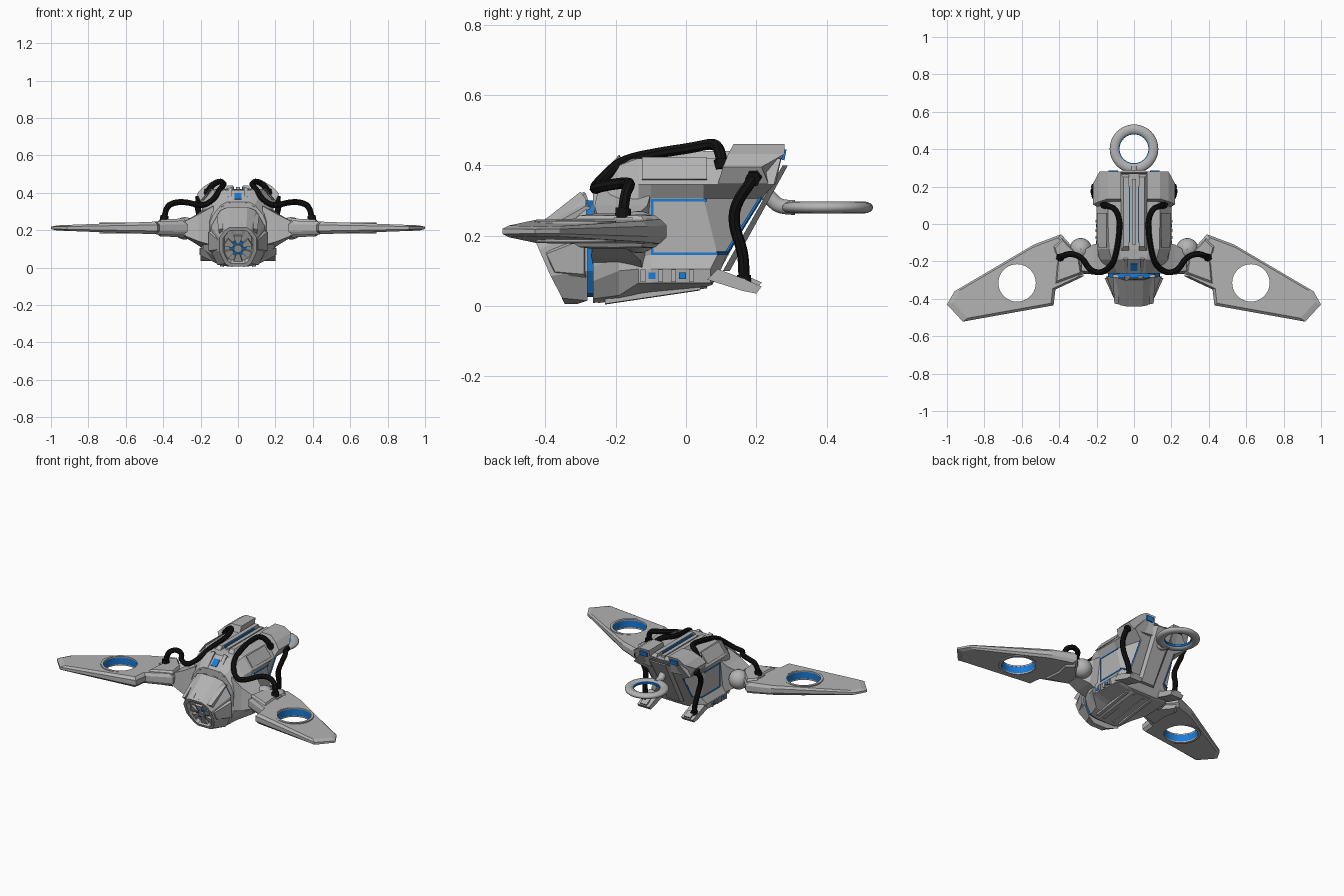
import bpy, bmesh, math
from mathutils import Vector

if "Cube" in bpy.data.objects:
    bpy.data.objects.remove(bpy.data.objects["Cube"])

def material(name, col):
    m = bpy.data.materials.new(name)
    m.diffuse_color = (*col, 1)
    m.use_nodes = True
    m.node_tree.nodes["Principled BSDF"].inputs["Base Color"].default_value = m.diffuse_color
    return m

GREY = material("hull grey", (0.45, 0.45, 0.45))
BLUE = material("glow blue", (0.01, 0.2, 0.68))
BLACK = material("hose black", (0.006, 0.006, 0.006))

def make(name, verts, faces, mat=GREY, mirror=False):
    me = bpy.data.meshes.new(name)
    me.from_pydata([tuple(v) for v in verts], [], faces)
    bm = bmesh.new()
    bm.from_mesh(me)
    bmesh.ops.recalc_face_normals(bm, faces=bm.faces)
    bm.to_mesh(me)
    bm.free()
    me.materials.append(mat)
    ob = bpy.data.objects.new(name, me)
    bpy.context.collection.objects.link(ob)
    if mirror:
        ob.modifiers.new("mirror", 'MIRROR').use_mirror_merge = False
    return ob

def loft(name, rings, mat=GREY, mirror=False):
    """Skin closed rings of equal length and cap both ends."""
    n = len(rings[0])
    faces = [(k*n+i, k*n+(i+1) % n, (k+1)*n+(i+1) % n, (k+1)*n+i)
             for k in range(len(rings)-1) for i in range(n)]
    faces += [tuple(range(n)), tuple(range((len(rings)-1)*n, len(rings)*n))]
    return make(name, [v for r in rings for v in r], faces, mat, mirror)

def whole(half, y=None):
    """Half profile (x, z) or (x, y, z), top to bottom -> full ring."""
    pts = [(p[0], y, p[1]) if len(p) == 2 else p for p in half]
    return pts + [(-x, yy, z) for x, yy, z in reversed(pts)]

def box(name, x, y, z, mat=GREY, mirror=False):
    return loft(name, [[(a, y[0], z[0]), (a, y[1], z[0]), (a, y[1], z[1]), (a, y[0], z[1])]
                       for a in x], mat, mirror)

def plate(name, corners, t, mat, mirror=False):
    """Thin slab laid on a quad, raised by t along its normal."""
    c = [Vector(p) for p in corners]
    n = (c[1]-c[0]).cross(c[2]-c[0]).normalized()
    return loft(name, [[p-n*0.004 for p in c], [p+n*t for p in c]], mat, mirror)

def smooth(ob):
    bpy.ops.object.select_all(action='DESELECT')
    bpy.context.view_layer.objects.active = ob
    ob.select_set(True)
    bpy.ops.object.shade_smooth_by_angle(angle=math.radians(35))

def lathe(name, c, prof, n=40, mat=GREY, mirror=False):
    """Closed (r, z) profile spun round a vertical axis through c."""
    k = len(prof)
    v = [(c[0]+r*math.cos(2*math.pi*i/n), c[1]+r*math.sin(2*math.pi*i/n), c[2]+z)
         for i in range(n) for r, z in prof]
    f = [(i*k+j, i*k+(j+1) % k, (i+1) % n*k+(j+1) % k, (i+1) % n*k+j)
         for i in range(n) for j in range(k)]
    ob = make(name, v, f, mat, mirror)
    smooth(ob)
    return ob

# main hull: recessed flanks between the shoulder overhang and the flared base
loft("hull", [
    whole([(.06, .35), (.09, .335), (.135, .28), (.15, .24), (.15, .11), (.14, .07), (.11, .02), (.06, .008)], -.265),
    whole([(.065, .415), (.12, .40), (.175, .33), (.19, .28), (.19, .14), (.185, .10), (.13, .03), (.08, .02)], -.19),
    whole([(.08, .42), (.135, .42), (.195, .345), (.19, .31), (.19, .14), (.2, .105), (.2, .065), (.1, .035)], -.135),
    whole([(.08, .42), (.135, .42), (.2, .345), (.175, .305), (.175, .145), (.2, .105), (.2, .065), (.1, .04)], -.10),
    whole([(.08, .05, .42), (.14, .05, .42), (.2, .05, .345), (.175, .05, .305), (.175, .09, .145),
           (.2, .07, .105), (.19, .07, .065), (.1, .06, .055)]),
    whole([(.08, .27, .42), (.14, .27, .42), (.2, .25, .345), (.125, .215, .305), (.125, .115, .145),
           (.16, .1, .105), (.16, .08, .07), (.1, .075, .06)])])
# shoulder panels, top rails and glowing centre channel
plate("shoulder_panel", [(.142, -.125, .418), (.142, .06, .418), (.193, .06, .356), (.187, -.125, .356)], -.008, GREY, True)
loft("top_rail", [[(.028, y0, .41), (.028, y1, .44), (.055, y1, .44), (.075, y0, .41)]
                  for y0, y1 in ((-.15, -.12), (.27, .25))], GREY, True)
box("channel_light", (.022, .029), (-.10, .2), (.415, .434), BLUE, True)
box("channel_bar", (-.012, .012), (-.11, .24), (.41, .432))
plate("front_window", [(-.02, -.25, .366), (.02, -.25, .366), (.02, -.212, .398), (-.02, -.212, .398)], .002, BLUE)
for s, a in (("upper", 0), ("lower", .022)):
    loft("collar_rib_"+s, [[(.032+a*2, -.266, .352-a), (.05+a*2, -.266, .345-a), (.055+a*2, -.19, .425-a), (.032+a*2, -.19, .43-a)],
                           [(.032+a*2, -.25, .33-a), (.05+a*2, -.25, .33-a), (.055+a*2, -.17, .40-a), (.032+a*2, -.17, .40-a)]], GREY, True)

# rear pods above the tail
pod = [(.07, .46), (.14, .46), (.185, .432), (.22, .395), (.195, .345), (.07, .345)]
loft("rear_pod", [[(x, y, z) for (x, z), y in zip(pod, ys)] for ys in
                  ((.135, .135, .12, .105, .09, .09), (.28, .28, .28, .215, .235, .255))], GREY, True)
plate("pod_light", [(.085, .282, .445), (.085, .276, .415), (.135, .276, .415), (.135, .282, .445)], .005, BLUE, True)

# glowing flank seams and base windows
for nm, y, z in (("top", (-.1, .06), (.297, .304)), ("bottom", (-.1, .09), (.145, .152)), ("front", (-.1, -.093), (.145, .304))):
    box("flank_seam_"+nm, (.172, .178), y, z, BLUE, True)
for nm, a, b in (("lower", (.176, .09, .146), (.127, .115, .146)), ("rear", (.176, .09, .146), (.127, .215, .304))):
    va, vb = Vector(a), Vector(b)
    if nm == "rear":
        va, vb = Vector((.127, .117, .148)), Vector((.127, .213, .302))
    plate("rear_seam_"+nm, [va, vb, vb+Vector((.005, 0, .008)), va+Vector((.005, 0, .008))], .003, BLUE, True)
for i, y in enumerate((-.097, -.01)):
    box("base_window_%d" % i, (.19, .203), (y-.01, y+.01), (.076, .095), BLUE, True)
    for k in (-.032, .018):
        box("window_frame", (.18, .205), (y+k, y+k+.014), (.068, .104), GREY, True)

# rear channel panel, keel and rear skids
loft("tail_panel", [whole([(.075, .275, .40), (.06, .105, .10)]), whole([(.055, .29, .40), (.045, .125, .10)])])
loft("keel", [whole([(.11, .08), (.11, .045), (.06, .008)], -.25),
              whole([(.09, .09), (.1, .06), (.05, .05)], .06)])
for i, x in enumerate((.03, .075)):
    loft("keel_rib_%d" % i, [[(x, -.23, .03), (x, .05, .07), (x, .04, .044), (x, -.23, .004)],
                             [(x+.02, -.23, .03), (x+.02, .05, .07), (x+.02, .04, .046), (x+.02, -.23, .006)]], GREY, True)
skid = [(.06, .075), (.09, .105), (.17, .075), (.215, .055), (.2, .035), (.16, .043)]
loft("rear_skid", [[(x, y, z) for y, z in skid] for x in (.115, .2)], GREY, True)
loft("skid_fin", [[(x, y, z+.012) for y, z in skid[2:5]] for x in (.135, .18)], GREY, True)

# head with recessed slanted face, plus glowing neck ring
back = [(.05, -.30, .325), (.095, -.285, .305), (.145, -.28, .22), (.15, -.28, .10), (.11, -.28, .015), (.05, -.31, .005)]
front = [(.045, -.44, .215), (.07, -.435, .2), (.1, -.418, .16), (.1, -.385, .085), (.07, -.352, .022), (.045, -.345, .005)]
head = loft("head", [whole(back), whole(front)])
bm = bmesh.new()
bm.from_mesh(head.data)
face = min(bm.faces, key=lambda f: f.calc_center_median().y)
bmesh.ops.inset_region(bm, faces=[face], thickness=.02)
bmesh.ops.inset_region(bm, faces=[face], thickness=.008, depth=-.025)
bm.to_mesh(head.data)
bm.free()
loft("neck_ring", [whole([(.05, .30), (.09, .285), (.135, .22), (.138, .10), (.1, .035), (.05, .025)], y) for y in (-.29, -.26)], BLUE)
for i, x in enumerate((.022, .085)):
    d = i*.018
    loft("brow_rib_%d" % i, [[(x, -.29, .325-d*1.5), (x+.028, -.285, .32-d*2), (x+.02, -.425, .222-d), (x-.004, -.43, .226-d)],
                             [(x, -.27, .28), (x+.028, -.27, .28), (x+.015, -.40, .18), (x, -.40, .18)]], GREY, True)
loft("cheek_plate", [[(.135, -.285, .20), (.142, -.285, .08), (.1, -.375, .09), (.1, -.40, .155)],
                     [(.157, -.29, .19), (.157, -.29, .09), (.108, -.372, .097), (.108, -.397, .148)]], GREY, True)
# eye in the face: grey bezel, blue iris, spokes
u = Vector((0, -.41, .9)).normalized()
n = Vector((0, -.9, -.41)).normalized()
c = Vector((0, -.367, .105))
def disc(name, r, d0, d1, mat, sides=16):
    loft(name, [[c+n*d+Vector((r*math.cos(2*math.pi*i/sides), 0, 0))+u*r*math.sin(2*math.pi*i/sides)
                 for i in range(sides)] for d in (d0, d1)], mat)
disc("eye_iris", .045, -.02, .004, BLUE)
disc("eye_pupil", .022, -.01, .012, GREY)
for i in range(6):
    a = math.pi*(i/3+1/6)
    p = Vector((math.cos(a), 0, 0))+u*math.sin(a)
    q = p.cross(n)*.013
    loft("eye_spoke_%d" % i, [[c+p*r-q*k+n*-.02, c+p*r+q*k+n*-.02, c+p*r+q*k+n*.012, c+p*r-q*k+n*.012]
                              for r, k in ((.03, .7), (.075, 1.8))])

# wing mounts and ball joints
loft("wing_mount", [[(.14, -.265, .12), (.17, -.12, .09), (.17, -.10, .32), (.13, -.25, .33)],
                    [(.21, -.27, .14), (.23, -.13, .13), (.22, -.11, .285), (.21, -.26, .285)],
                    [(.285, -.265, .17), (.29, -.17, .165), (.285, -.15, .25), (.28, -.25, .25)]], GREY, True)
lathe("ball_joint", (.285, -.135, .21),
      [(max(.0005, .06*math.cos(a)), .06*math.sin(a)) for a in [math.pi*(i/12-.5) for i in range(13)]], 24, GREY, True)

# wings: bevelled tapering plates with a round fan opening
outline = [(.39, -.055), (.535, -.11), (.96, -.36), (1, -.43), (.915, -.522), (.43, -.435), (.42, -.35),
           (.27, -.28), (.285, -.17)]
def layer(pts, centre, s, k, lift=0):
    return [(centre[0]+(x-centre[0])*s, centre[1]+(y-centre[1])*s,
             .212+k*(.012+.036*(1-(centre[0]+(x-centre[0])*s))) + lift) for x, y in pts]
mid = (.6, -.29)
wing = loft("wing", [layer(outline, mid, s, k) for s, k in ((.92, -1.05), (1, -.5), (1, .5), (.92, 1.05))])
cutter = loft("fan_cutter", [[(.625+.107*math.cos(2*math.pi*i/40), -.315+.107*math.sin(2*math.pi*i/40), z)
                              for i in range(40)] for z in (0, .4)])
mod = wing.modifiers.new("opening", 'BOOLEAN')
mod.object = cutter
mod.solver = 'EXACT'
bpy.context.view_layer.objects.active = wing
bpy.ops.object.modifier_apply(modifier="opening")
bpy.data.objects.remove(cutter)
wing.modifiers.new("mirror", 'MIRROR').use_mirror_merge = False
lathe("fan_lining", (.625, -.315, .212), [(.101, -.024), (.101, .024), (.109, .024), (.109, -.024)], 40, BLUE, True)
for nm, z in (("top", .0255), ("bottom", -.0255)):
    lathe("fan_rim_"+nm, (.625, -.315, .212+z), [(.1, -.004), (.1, .004), (.116, .004), (.116, -.004)], 40, GREY, True)
root = [(.385, -.075), (.43, -.12), (.41, -.20), (.42, -.32), (.28, -.268), (.295, -.17)]
loft("wing_root", [layer(root, (.35, -.19), s, k) for s, k in ((.88, -1.35), (1, -1), (1, 1), (.88, 1.35))], GREY, True)

# tail ring on a curved stem, with glowing inner band
lathe("tail_ring", (0, .402, .28), [(.104+.026*math.cos(a), .017*math.sin(a)) for a in [math.pi*i/8 for i in range(16)]], 48)
lathe("tail_ring_glow", (0, .402, .28), [(.077, -.006), (.077, .006), (.085, .01), (.085, -.01)], 48, BLUE)
def tube(name, pts, r, mat, res=3):
    cu = bpy.data.curves.new(name, 'CURVE')
    cu.dimensions, cu.bevel_depth, cu.bevel_resolution, cu.use_fill_caps = '3D', r, res, True
    sp = cu.splines.new('NURBS')
    sp.points.add(len(pts)-1)
    for p, q in zip(sp.points, pts):
        p.co = (*q, 1)
    sp.use_endpoint_u, sp.order_u, sp.resolution_u = True, 3, 5
    cu.materials.append(mat)
    ob = bpy.data.objects.new(name, cu)
    bpy.context.collection.objects.link(ob)
    bpy.ops.object.select_all(action='DESELECT')
    ob.select_set(True)
    bpy.context.view_layer.objects.active = ob
    bpy.ops.object.convert(target='MESH')
    return bpy.context.object
tube("tail_stem", [(0, .20, .35), (0, .245, .30), (0, .27, .28), (0, .31, .28)], .022, GREY)

# hoses with end collars and sockets
upper = [(.16, .105, .39), (.155, .10, .43), (.10, .085, .465), (.075, .02, .45), (.08, -.07, .437), (.10, -.18, .415),
         (.125, -.23, .37), (.18, -.265, .33), (.24, -.245, .34), (.275, -.18, .35), (.34, -.155, .35), (.39, -.175, .32), (.395, -.18, .25)]
lower = [(.195, .195, .37), (.222, .19, .36), (.21, .14, .29), (.19, .135, .23), (.185, .16, .16), (.175, .165, .11), (.175, .165, .06)]
for side, s in (("right", 1), ("left", -1)):
    for nm, path in (("upper", upper), ("lower", lower)):
        pts = [Vector((x*s, y, z)) for x, y, z in path]
        smooth(tube(nm+"_hose_"+side, pts, .016, BLACK, 2))
        for end, (a, b) in (("start", pts[:2]), ("end", pts[:-3:-1])):
            d = (b-a).normalized()
            tube("%s_hose_collar_%s_%s" % (nm, end, side), [a, a+d*.012, a+d*.028], .023, BLACK, 1)
box("hose_socket", (.368, .425), (-.205, -.152), (.22, .252), GREY, True)
